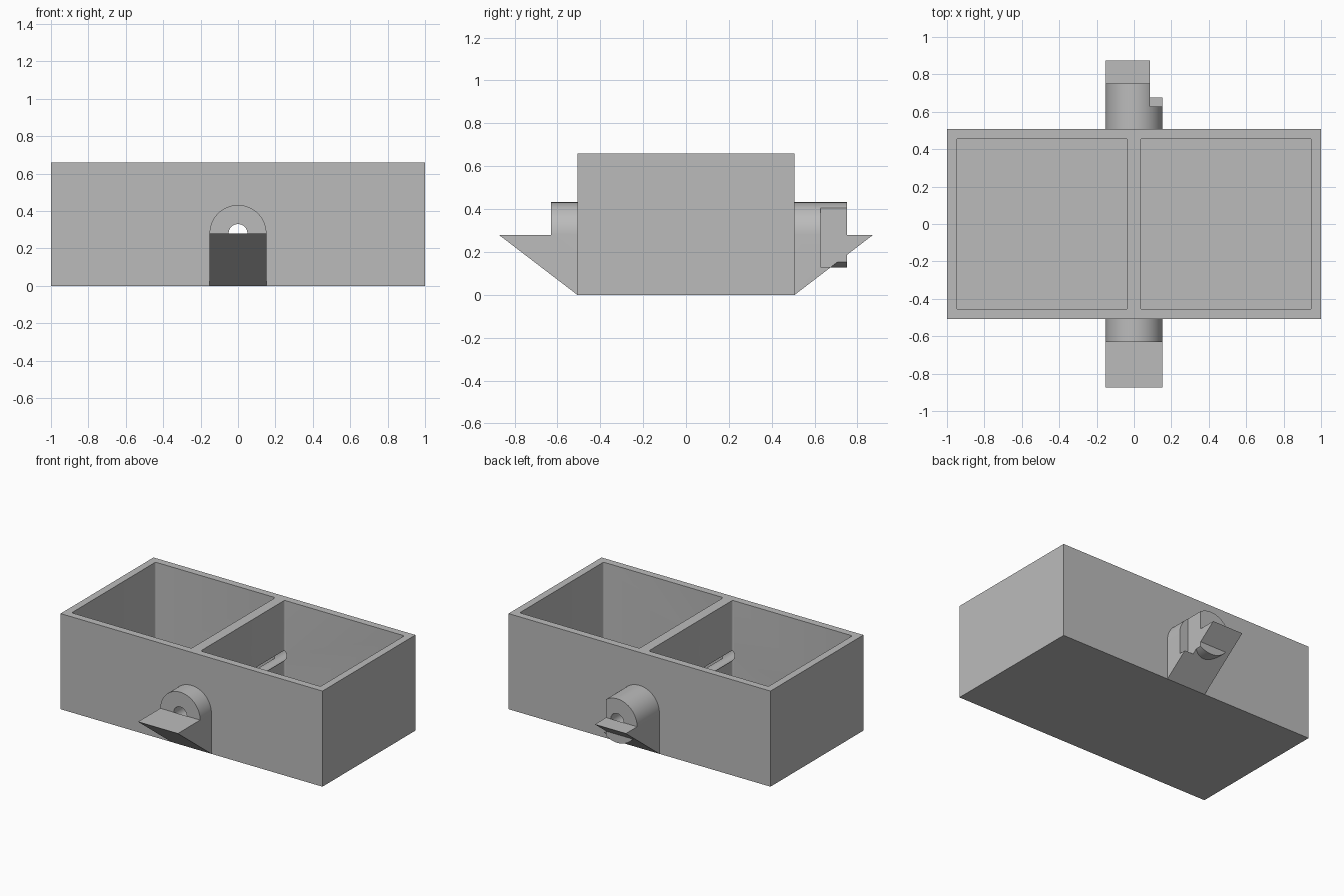
import bpy, bmesh, math

if "Cube" in bpy.data.objects:
    bpy.data.objects.remove(bpy.data.objects["Cube"])

grey = bpy.data.materials.new("plain_grey")
grey.diffuse_color = (0.5, 0.5, 0.5, 1)
grey.use_nodes = True
grey.node_tree.nodes["Principled BSDF"].inputs["Base Color"].default_value = grey.diffuse_color

HX, HY, TOP = 1.0, 0.507, 0.66      # outer box
AXIS_Z, COLLAR_R, BORE_R = 0.28, 0.152, 0.05


def prism(name, profile, place, depth):
    """Extrude a closed 2D profile; place(u, v) gives the start point, depth the sweep."""
    bm = bmesh.new()
    face = bm.faces.new([bm.verts.new(place(u, v)) for u, v in profile])
    ext = bmesh.ops.extrude_face_region(bm, geom=[face])
    moved = [g for g in ext["geom"] if isinstance(g, bmesh.types.BMVert)]
    bmesh.ops.translate(bm, verts=moved, vec=depth)
    bmesh.ops.recalc_face_normals(bm, faces=bm.faces)
    mesh = bpy.data.meshes.new(name)
    bm.to_mesh(mesh)
    bm.free()
    ob = bpy.data.objects.new(name, mesh)
    bpy.context.collection.objects.link(ob)
    return ob


def block(name, x0, x1, y0, y1, z0, z1, r=0.0):
    """Box with optionally rounded upright corners."""
    if r:
        outline = []
        corners = [(x1 - r, y1 - r), (x0 + r, y1 - r), (x0 + r, y0 + r), (x1 - r, y0 + r)]
        for i, (cx, cy) in enumerate(corners):
            for k in range(5):
                a = math.pi / 2 * (i + k / 4)
                outline.append((cx + r * math.cos(a), cy + r * math.sin(a)))
    else:
        outline = [(x0, y0), (x1, y0), (x1, y1), (x0, y1)]
    return prism(name, outline, lambda u, v: (u, v, z0), (0, 0, z1 - z0))


def rod(name, radius, y0, y1, sides=64):
    """Round bar along y on the spout axis."""
    ring = [(radius * math.cos(2 * math.pi * i / sides),
             radius * math.sin(2 * math.pi * i / sides)) for i in range(sides)]
    return prism(name, ring, lambda u, v: (u, y0, AXIS_Z + v), (0, y1 - y0, 0))


def combine(target, tool, operation):
    mod = target.modifiers.new(operation.lower(), "BOOLEAN")
    mod.operation, mod.solver, mod.object = operation, "EXACT", tool
    bpy.context.view_layer.objects.active = target
    bpy.ops.object.modifier_apply(modifier=mod.name)
    bpy.data.objects.remove(tool)


# Outer box with two open compartments
box = block("two_compartment_box", -HX, HX, -HY, HY, 0, TOP)
for x0, x1 in ((-0.95, -0.035), (0.035, 0.95)):
    combine(box, block("pocket", x0, x1, -0.457, 0.457, 0.05, 1.0, 0.012), "DIFFERENCE")

# Wedge shelf and round collar at each end of the axis
for side, collar_end in ((-1, 0.63), (1, 0.75)):
    wedge = [(side * y, z) for y, z in ((HY, 0), (0.873, AXIS_Z), (0.48, AXIS_Z), (0.48, 0.01))]
    mount = prism("mount", wedge, lambda u, v: (-COLLAR_R, u, v), (2 * COLLAR_R, 0, 0))
    collar = rod("collar", COLLAR_R, *sorted((side * 0.48, side * collar_end)))
    combine(mount, collar, "UNION")
    if side > 0:
        # Flat notch on one flank of the rear mount
        combine(mount, block("notch", 0.085, 0.3, 0.627, 1.0, 0.13, 0.6), "DIFFERENCE")
    combine(box, mount, "UNION")

# Bore running the full length through collars and divider
combine(box, rod("bore", BORE_R, -0.6305, 0.7505, 48), "DIFFERENCE")

box.data.materials.clear()
box.data.materials.append(grey)
bpy.ops.object.select_all(action="DESELECT")
box.select_set(True)
bpy.context.view_layer.objects.active = box
bpy.ops.object.shade_smooth_by_angle(angle=math.radians(30))
